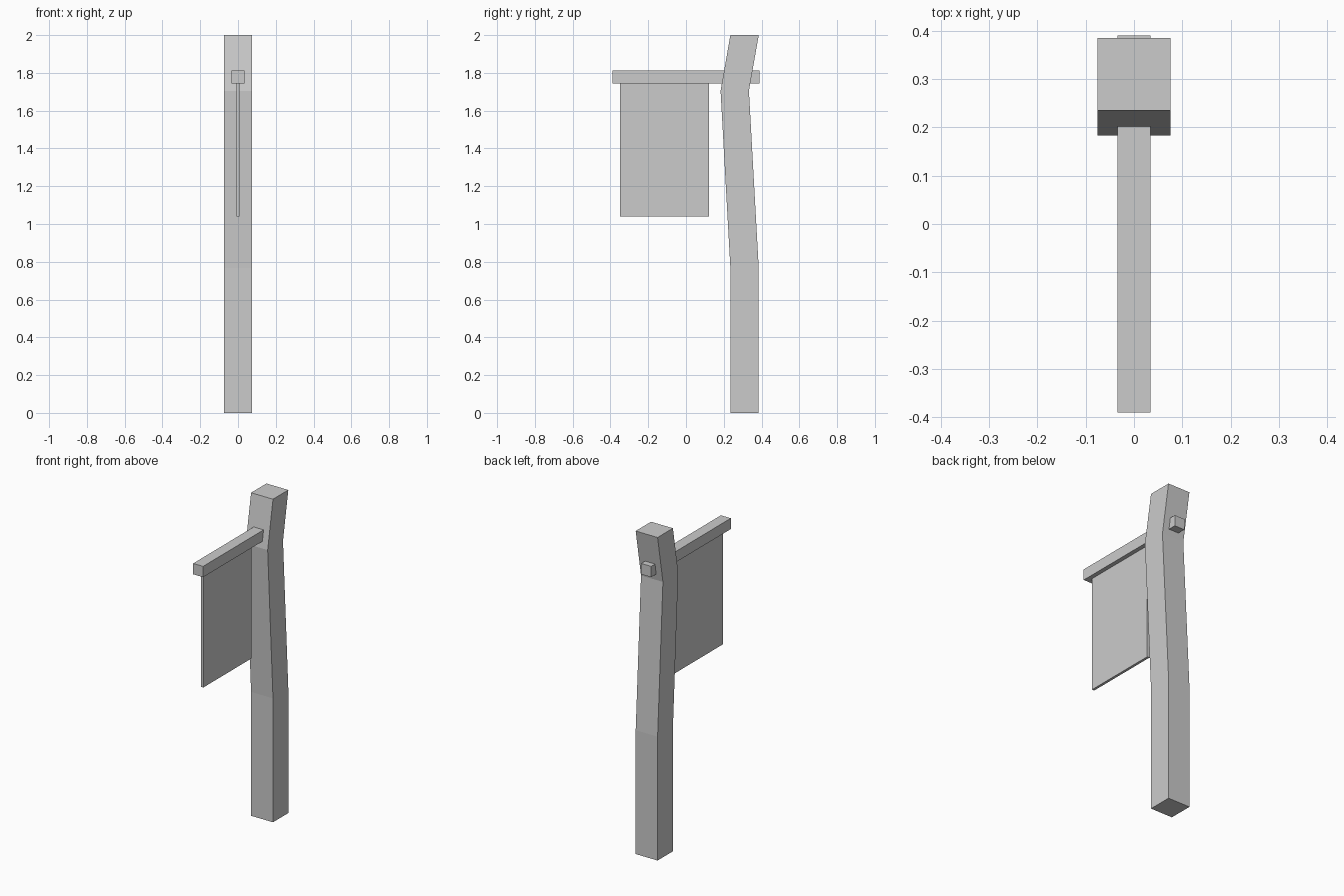
import bpy, bmesh

if "Cube" in bpy.data.objects:
    bpy.data.objects.remove(bpy.data.objects["Cube"])


def make_object(name, bm):
    bmesh.ops.recalc_face_normals(bm, faces=bm.faces)
    mesh = bpy.data.meshes.new(name)
    bm.to_mesh(mesh)
    bm.free()
    obj = bpy.data.objects.new(name, mesh)
    bpy.context.collection.objects.link(obj)
    return obj


def box(name, lo, hi):
    bm = bmesh.new()
    bmesh.ops.create_cube(bm, size=1)
    for v in bm.verts:
        v.co = [(a + b) / 2 + c * (b - a) for a, b, c in zip(lo, hi, v.co)]
    return make_object(name, bm)


def bent_post(name, half, stations):
    """Square section swept up through (y, z) stations."""
    bm = bmesh.new()
    rings = [[bm.verts.new((sx * half, y + sy * half, z))
              for sx, sy in ((-1, -1), (1, -1), (1, 1), (-1, 1))]
             for y, z in stations]
    for a, b in zip(rings, rings[1:]):
        for i in range(4):
            j = (i + 1) % 4
            bm.faces.new((a[i], a[j], b[j], b[i]))
    bm.faces.new(rings[0])
    bm.faces.new(rings[-1])
    return make_object(name, bm)


# Crooked upright
bent_post("post", 0.075, [(0.31, 0), (0.31, 0.767), (0.258, 1.705), (0.31, 2.0)])

# Crossbar running through the post
box("crossbar", (-0.034, -0.39, 1.745), (0.034, 0.39, 1.812))

# Hanging cloth panel
box("banner", (-0.008, -0.35, 1.04), (0.008, 0.123, 1.75))
